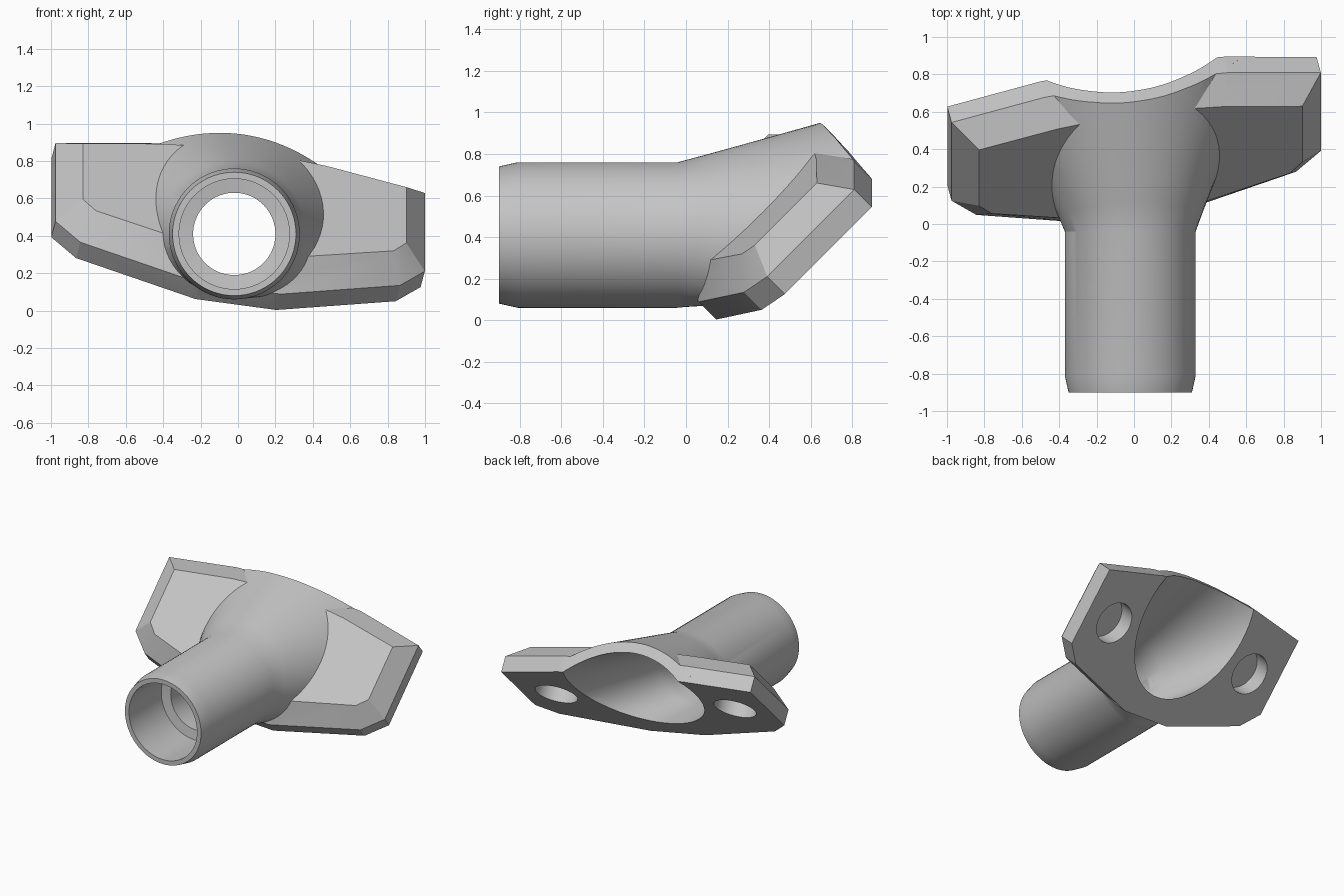
import bpy, bmesh
from math import cos, sin, tau, radians
from mathutils import Vector

cube = bpy.data.objects.get("Cube")
if cube:
    bpy.data.objects.remove(cube, do_unlink=True)

# Tilted flange frame: across, up the plate, and out of its back
N = Vector((-0.27, 1, -1)).normalized()
U = Vector((0, 1, 1)).normalized()
V = U.cross(N).normalized()
if V.x < 0:
    V = -V
BACK = 0.06
SEG = 72
AXIS = Vector((-0.02, 0, 0.41))

grey = bpy.data.materials.new("plain grey")
grey.use_nodes = True
colour = (0.55, 0.55, 0.55, 1)
grey.diffuse_color = colour
grey.node_tree.nodes["Principled BSDF"].inputs["Base Color"].default_value = colour


def on_plate(s, t, depth=0.0):
    """Point at plate coordinates, depth measured forward from the back."""
    return V * s + U * t + N * (BACK - depth)


def circle(y, r):
    return [AXIS + Vector((r * cos(tau * i / SEG), y, r * sin(tau * i / SEG)))
            for i in range(SEG)]


def ellipse(centre, a, b, depth, s0=0.0):
    return [on_plate(s0 + a * cos(tau * i / SEG), centre + b * sin(tau * i / SEG), depth)
            for i in range(SEG)]


def blend(first, last, steps):
    """Rings running straight from one section to another."""
    return [[p.lerp(q, k / steps) for p, q in zip(first, last)] for k in range(steps + 1)]


def loft(name, rings):
    bm = bmesh.new()
    loops = [[bm.verts.new(p) for p in ring] for ring in rings]
    for a, b in zip(loops, loops[1:]):
        for i in range(len(a)):
            j = (i + 1) % len(a)
            bm.faces.new((a[i], a[j], b[j], b[i]))
    bm.faces.new(loops[0])
    bm.faces.new(loops[-1])
    bmesh.ops.recalc_face_normals(bm, faces=bm.faces)
    mesh = bpy.data.meshes.new(name)
    bm.to_mesh(mesh)
    bm.free()
    mesh.materials.append(grey)
    obj = bpy.data.objects.new(name, mesh)
    bpy.context.collection.objects.link(obj)
    return obj


def combine(body, other, operation):
    mod = body.modifiers.new(operation.lower(), 'BOOLEAN')
    mod.operation = operation
    mod.solver = 'EXACT'
    mod.object = other
    bpy.context.view_layer.objects.active = body
    bpy.ops.object.modifier_apply(modifier=mod.name)
    bpy.data.objects.remove(other, do_unlink=True)


def mirrored(half, top):
    """Full outline from its right half and the top middle point."""
    return half + [(0, top)] + [(-s, t) for s, t in reversed(half)]


# Flange plate: straight edge, then a chamfer to a smaller front face
rim = mirrored([(0.22, 0.105), (0.87, 0.293), (1.005, 0.425), (1.005, 1.017),
                (0.5, 1.112), (0.25, 1.128)], 1.132)
face = mirrored([(0.22, 0.255), (0.81, 0.417), (0.88, 0.49), (0.88, 0.912),
                 (0.45, 0.99), (0.25, 1.01)], 1.02)
plate = loft("flange_plate", [[on_plate(s, t, d) for s, t in outline]
                              for outline, d in ((rim, 0), (rim, 0.122), (face, 0.25))])

# Tube with a chamfered mouth, flaring into the flange
body = loft("flanged_tube", [circle(-0.9, 0.33), circle(-0.81, 0.35)]
            + blend(circle(-0.04, 0.35), ellipse(0.855, 0.62, 0.705, 0.02), 8))
combine(body, plate, 'UNION')

# Arched trim along the top of the flange
arch = [(-2, 0.85), (-1.005, 1.018), (-0.5, 1.112), (-0.25, 1.127), (0, 1.131),
        (0.25, 1.127), (0.5, 1.112), (1.005, 1.018), (2, 0.85), (2, 3), (-2, 3)]
trim = loft("top_trim", [[on_plate(s, t, d) for s, t in arch] for d in (-0.5, 0.9)])
combine(body, trim, 'DIFFERENCE')

# Stepped bore opening into a wide funnel
bore = loft("bore", [circle(-1, 0.295), circle(-0.5, 0.295), circle(-0.49, 0.22)]
            + blend(circle(-0.1, 0.22), ellipse(0.885, 0.5, 0.605, 0), 8)
            + [ellipse(0.885, 0.5, 0.605, -0.1)])
combine(body, bore, 'DIFFERENCE')

# Blind round sockets in the back of the flange
for side in (-1, 1):
    socket = loft("socket", [ellipse(0.67, 0.155, 0.155, d, side * 0.72) for d in (-0.1, 0.12)])
    combine(body, socket, 'DIFFERENCE')

bpy.ops.object.select_all(action='DESELECT')
body.select_set(True)
bpy.context.view_layer.objects.active = body
bpy.ops.object.shade_smooth_by_angle(angle=radians(22))
